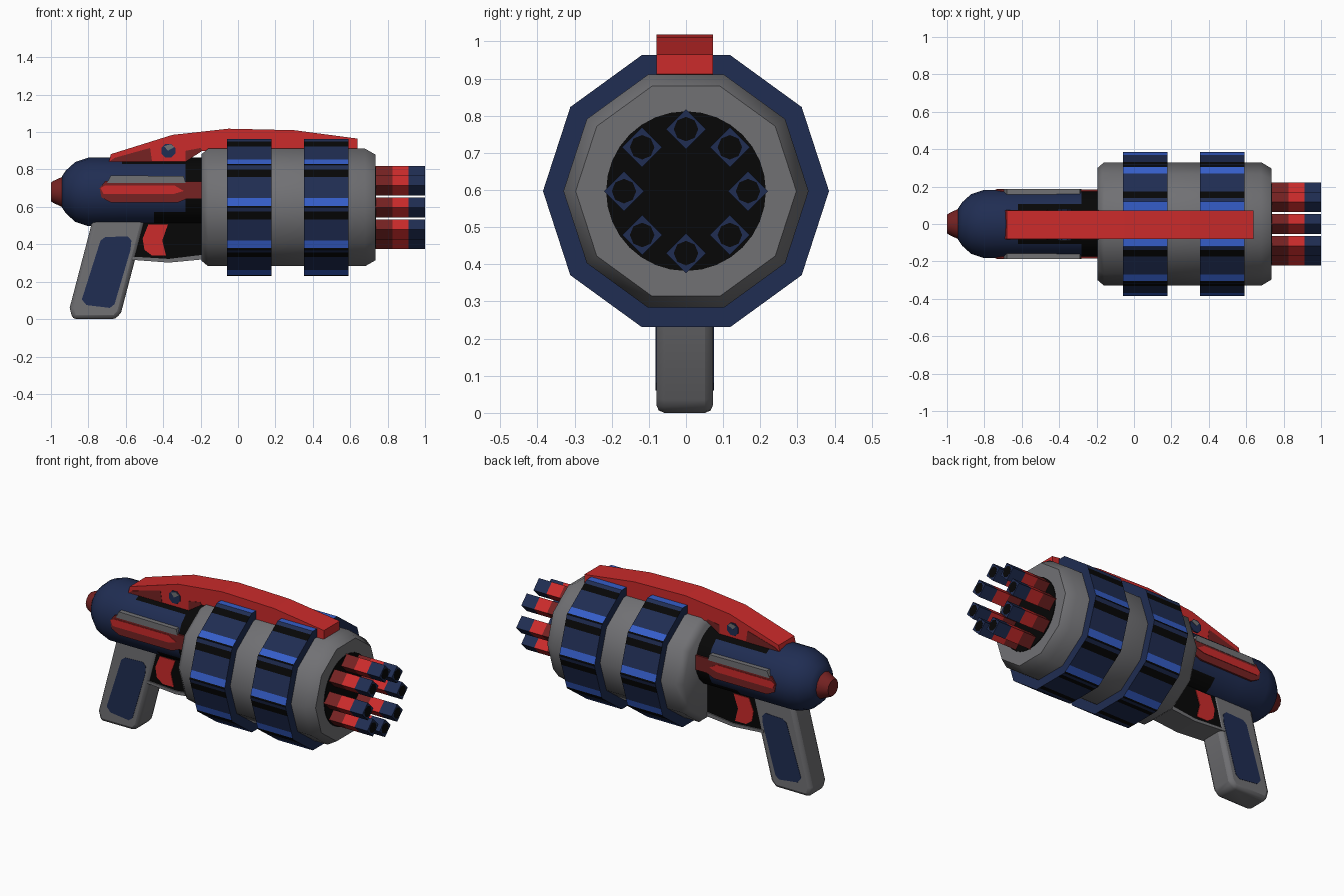
import bpy, bmesh, math
from mathutils import Vector

if "Cube" in bpy.data.objects:
    bpy.data.objects.remove(bpy.data.objects["Cube"])

COLORS = {
    "grey": (0.165, 0.165, 0.175), "navy": (0.014, 0.026, 0.085),
    "bright_blue": (0.035, 0.11, 0.58), "red": (0.6, 0.024, 0.024),
    "dark_red": (0.18, 0.016, 0.016), "black": (0.002, 0.002, 0.002),
}
NAMES = list(COLORS)
MATS = []
for name, c in COLORS.items():
    m = bpy.data.materials.new(name)
    m.diffuse_color = (*c, 1)
    m.use_nodes = True
    m.node_tree.nodes["Principled BSDF"].inputs["Base Color"].default_value = m.diffuse_color
    MATS.append(m)


def finish(name, bm, color, smooth=None, bevel=0):
    """Turn a bmesh into an object; color is a name or a rule on the face centre."""
    bmesh.ops.recalc_face_normals(bm, faces=bm.faces)
    for f in bm.faces:
        c = color(f.calc_center_median()) if callable(color) else color
        f.material_index = NAMES.index(c)
    me = bpy.data.meshes.new(name)
    bm.to_mesh(me)
    bm.free()
    ob = bpy.data.objects.new(name, me)
    bpy.context.collection.objects.link(ob)
    for m in MATS:
        me.materials.append(m)
    if bevel:
        mod = ob.modifiers.new("bevel", "BEVEL")
        mod.width, mod.segments, mod.limit_method = bevel, 2, "ANGLE"
        mod.angle_limit = math.radians(40)
    if smooth:
        bpy.ops.object.select_all(action="DESELECT")
        bpy.context.view_layer.objects.active = ob
        ob.select_set(True)
        bpy.ops.object.shade_smooth_by_angle(angle=math.radians(smooth))
    return ob


def lathe(name, profile, n, color, y=0, z=0, smooth=None):
    """Spin (x, radius) points round an axis along x."""
    bm = bmesh.new()
    rings = [[bm.verts.new((x, y + r * math.cos(i * math.tau / n), z + r * math.sin(i * math.tau / n)))
              for i in range(n)] for x, r in profile]
    for a, b in zip(rings, rings[1:]):
        for i in range(n):
            j = (i + 1) % n
            bm.faces.new((a[i], a[j], b[j], b[i]))
    bm.faces.new(rings[0])
    bm.faces.new(rings[-1])
    return finish(name, bm, color, smooth)


def prism(name, pts, y0, y1, color, bevel=0, smooth=None):
    """Extrude an (x, z) outline from y0 to y1."""
    bm = bmesh.new()
    f = bm.faces.new([bm.verts.new((x, y0, z)) for x, z in pts])
    ext = bmesh.ops.extrude_face_region(bm, geom=[f])["geom"]
    bmesh.ops.translate(bm, vec=(0, y1 - y0, 0), verts=[v for v in ext if isinstance(v, bmesh.types.BMVert)])
    return finish(name, bm, color, smooth, bevel)


CZ = 0.597   # drum axis height
BZ = 0.68    # rear body axis height

# Ten-sided drum with chamfered ends, and its dark muzzle face
lathe("drum", [(-0.195, 0.30), (-0.16, 0.33), (0.68, 0.33), (0.735, 0.297)], 10, "grey", z=CZ, smooth=60)
lathe("muzzle_face", [(0.70, 0.215), (0.739, 0.215)], 32, "black", z=CZ)


# Two drum bands: each facet is split into navy, black, navy and bright strips, mirrored in y
def band(name, x0, x1):
    def at(t):
        return Vector((0.385 * math.cos(math.radians(t)), 0.385 * math.sin(math.radians(t))))
    half = [(at(72), "navy")]
    half.clear()
    for k in range(4):
        a, b = at(72 - 36 * k), at(36 - 36 * k)
        for t, col in ((0, "navy"), (0.10, "black"), (0.28, "navy"), (0.78, "bright_blue"), (0.96, "black")):
            half.append((a.lerp(b, t), col))
    low = at(-72)
    half += [(low, "navy"), (Vector((0.095, low.y)), "black"), (Vector((0.065, low.y)), "navy")]
    right = [p for p, c in half]
    cols = [c for p, c in half]
    loop = right + [Vector((-p.x, p.y)) for p in reversed(right)]
    cols = cols + cols[:-1][::-1] + ["bright_blue"]
    va, vb = ([bm_v for bm_v in ((x, p.x, CZ + p.y) for p in loop)] for x in (x0, x1))
    bm = bmesh.new()
    va, vb = [bm.verts.new(v) for v in va], [bm.verts.new(v) for v in vb]
    bm.faces.new(va)
    bm.faces.new(vb)
    lookup = []
    for i, col in enumerate(cols):
        j = (i + 1) % len(loop)
        f = bm.faces.new((va[i], va[j], vb[j], vb[i]))
        lookup.append((f.calc_center_median(), col))

    def rule(c):
        d, col = min(((c - p).length, col) for p, col in lookup)
        return col if d < 1e-4 else "navy"
    finish(name, bm, rule)


band("rear_band", -0.06, 0.178)
band("front_band", 0.353, 0.592)


# Eight square barrels with dark bores
def barrel_color(c):
    if c.x < 0.83:
        return "dark_red"
    return "red" if c.x < 0.915 else "navy"


for i in range(8):
    a = i * math.tau / 8
    y, z = 0.167 * math.cos(a), CZ + 0.167 * math.sin(a)
    lathe(f"barrel_{i}", [(0.72, 0.054), (0.825, 0.054), (0.912, 0.054), (0.9995, 0.054), (0.9995, 0.034)],
          4, barrel_color, y, z)
    lathe(f"bore_{i}", [(0.99, 0.033), (1.0, 0.033)], 8, "black", y, z)


# Rear body, painted black on top, underneath and next to the drum
def body_color(c):
    d = c.z - BZ
    top = c.x > -0.62 and d > 0.145
    under = c.x > -0.45 and d < -0.11
    return "black" if c.x > -0.28 or top or under else "navy"


lathe("rear_body", [(-0.94, 0.085), (-0.92, 0.115), (-0.87, 0.16), (-0.80, 0.183), (-0.62, 0.183),
                    (-0.45, 0.183), (-0.28, 0.183), (-0.17, 0.183)], 20, body_color, z=BZ, smooth=40)
lathe("rear_knob", [(-1.0, 0.05), (-0.985, 0.06), (-0.93, 0.085)], 12, "dark_red", z=BZ, smooth=40)

# Red side bars with a grey strip above, both sides
for s, label in ((-1, "front"), (1, "back")):
    prism(f"side_bar_{label}", [(-0.74, 0.70), (-0.73, 0.65), (-0.68, 0.624), (-0.32, 0.624),
                                (-0.27, 0.645), (-0.19, 0.645), (-0.19, 0.735), (-0.71, 0.738)],
          s * 0.14, s * 0.185, "dark_red")
    prism(f"side_stripe_{label}", [(-0.735, 0.70), (-0.72, 0.67), (-0.34, 0.67), (-0.29, 0.685),
                                   (-0.34, 0.715), (-0.71, 0.715)], s * 0.18, s * 0.188, "red")
    prism(f"side_strip_{label}", [(-0.70, 0.728), (-0.68, 0.768), (-0.29, 0.765), (-0.28, 0.728)],
          s * 0.13, s * 0.187, "grey")

# Curved top rail, its darker panels and the side pin
prism("top_rail", [(-0.69, 0.842), (-0.68, 0.882), (-0.35, 0.985), (-0.05, 1.018), (0.30, 1.01),
                   (0.64, 0.965), (0.64, 0.912), (0.58, 0.90), (-0.19, 0.90), (-0.28, 0.842)],
      -0.08, 0.073, "red")
prism("rail_rear_panel", [(-0.685, 0.845), (-0.66, 0.862), (-0.47, 0.915), (-0.46, 0.845)], -0.082, 0.075, "dark_red")
prism("rail_front_panel", [(-0.28, 0.845), (-0.28, 0.90), (-0.20, 0.915), (-0.19, 0.90)], -0.082, 0.075, "dark_red")
prism("rail_pin", [(-0.372 + 0.04 * math.cos((t + 0.5) * math.tau / 8), 0.90 + 0.04 * math.sin((t + 0.5) * math.tau / 8))
                   for t in range(8)], -0.086, 0.079, "navy")
prism("rail_pin_cap", [(-0.375, 0.90), (-0.395, 0.925), (-0.36, 0.935), (-0.34, 0.92)], -0.088, 0.081, "grey")

# Trigger housing: black block, red trigger, grey guard strip
prism("trigger_block", [(-0.60, 0.56), (-0.56, 0.33), (-0.37, 0.315), (-0.18, 0.33), (-0.18, 0.56)],
      -0.07, 0.07, "black")
prism("trigger", [(-0.48, 0.505), (-0.51, 0.43), (-0.50, 0.37), (-0.46, 0.34), (-0.385, 0.34),
                  (-0.405, 0.42), (-0.375, 0.505)], -0.074, 0.074, "red")
prism("trigger_guard", [(-0.58, 0.335), (-0.37, 0.322), (-0.18, 0.345), (-0.18, 0.32), (-0.37, 0.302), (-0.58, 0.318)],
      -0.077, 0.077, "grey")

# Slanted grip with navy side panels
prism("grip", [(-0.78, 0.56), (-0.785, 0.50), (-0.90, 0.06), (-0.885, 0.0), (-0.655, 0.0), (-0.625, 0.035),
               (-0.50, 0.51), (-0.50, 0.56)], -0.08, 0.073, "grey", bevel=0.022, smooth=60)
prism("grip_panel", [(-0.735, 0.42), (-0.71, 0.438), (-0.59, 0.443), (-0.57, 0.42), (-0.575, 0.37),
                     (-0.66, 0.08), (-0.685, 0.06), (-0.81, 0.075), (-0.835, 0.105)], -0.082, 0.075, "navy")
